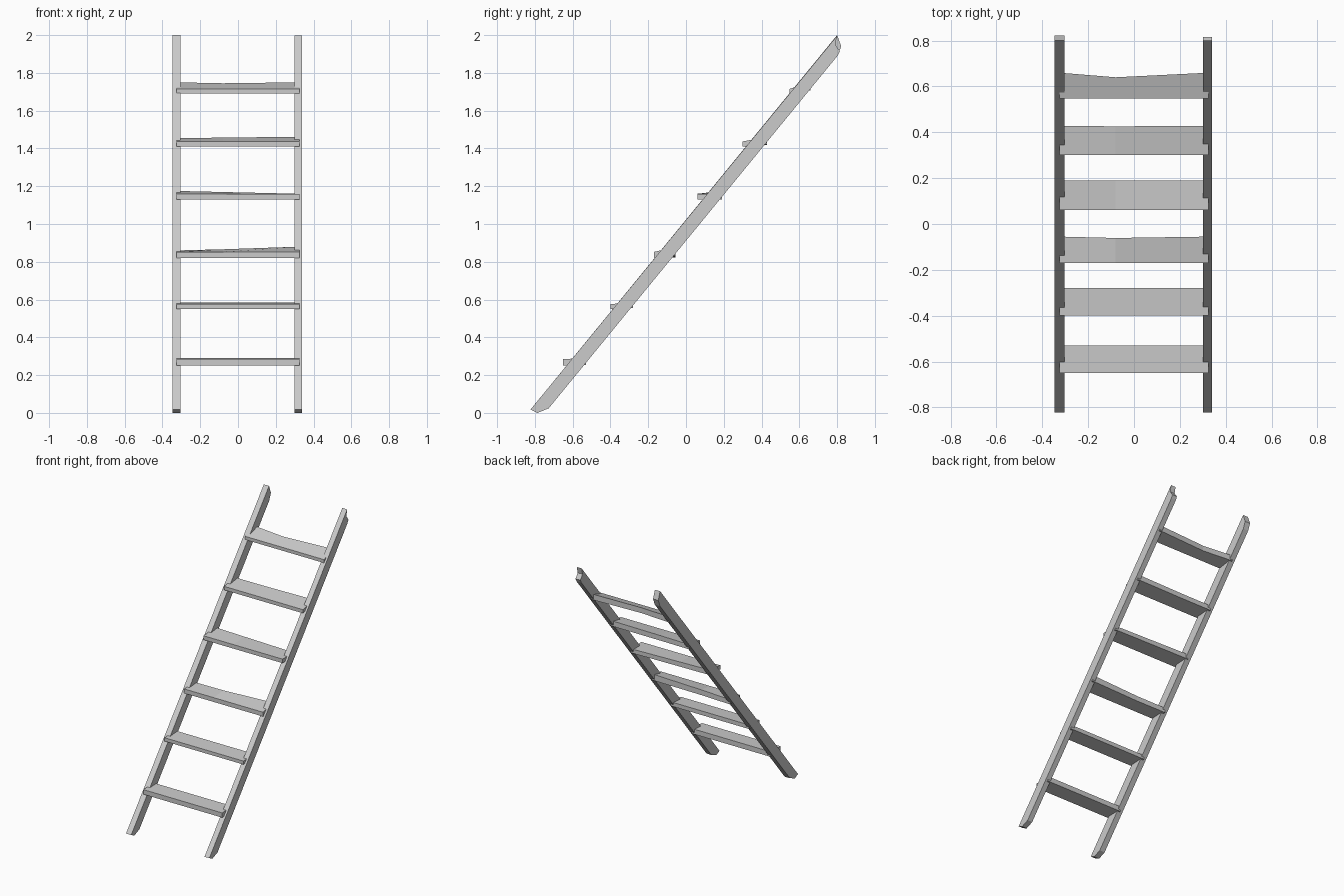
import bpy
import bmesh

cube = bpy.data.objects.get("Cube")
if cube:
    bpy.data.objects.remove(cube, do_unlink=True)

# Single pale grey material
grey = bpy.data.materials.new("pale grey")
grey.use_nodes = True
colour = (0.6, 0.6, 0.6, 1)
grey.diffuse_color = colour
grey.node_tree.nodes["Principled BSDF"].inputs["Base Color"].default_value = colour


def loft(name, sections):
    """Flat-shaded solid skinned through matching closed cross-sections."""
    bm = bmesh.new()
    rings = [[bm.verts.new(p) for p in section] for section in sections]
    for a, b in zip(rings, rings[1:]):
        for i in range(len(a)):
            j = (i + 1) % len(a)
            bm.faces.new((a[i], a[j], b[j], b[i]))
    bm.faces.new(rings[0])
    bm.faces.new(rings[-1])
    bmesh.ops.recalc_face_normals(bm, faces=bm.faces)
    mesh = bpy.data.meshes.new(name)
    bm.to_mesh(mesh)
    bm.free()
    mesh.materials.append(grey)
    obj = bpy.data.objects.new(name, mesh)
    bpy.context.collection.objects.link(obj)
    return obj


# Leaning side rails: shared foot, differently worn tops (y, z)
foot = [(-0.727, 0.024), (-0.786, 0.0), (-0.823, 0.018)]
rounded_top = [(0.80, 2.0), (0.822, 1.94), (0.802, 1.89)]
notched_top = [(0.80, 1.997), (0.79, 1.95), (0.815, 1.915), (0.802, 1.89)]
for name, x0, x1, top in (("right_rail", -0.347, -0.304, rounded_top),
                          ("left_rail", 0.30, 0.34, notched_top)):
    loft(name, [[(x, y, z) for y, z in foot + top] for x in (x0, x1)])

# Treads: front y, back y, underside z, front top z, back top z right / left,
# and how far the worn middle of the back edge is pulled forward
treads = [
    (-0.65, -0.53, 0.25, 0.285, 0.29, 0.29, 0.0),
    (-0.40, -0.28, 0.55, 0.576, 0.585, 0.585, 0.0),
    (-0.17, -0.055, 0.82, 0.852, 0.86, 0.88, 0.006),
    (0.06, 0.19, 1.13, 1.16, 1.175, 1.16, 0.0),
    (0.30, 0.428, 1.41, 1.437, 1.455, 1.462, 0.002),
    (0.548, 0.66, 1.69, 1.715, 1.75, 1.75, 0.02),
]
HALF = 0.325
for n, (front, back, low, lip, right_z, left_z, wear) in enumerate(treads, 1):
    sections = []
    for x in (-HALF, -0.08, HALF):
        t = (x + HALF) / (2 * HALF)
        pull = wear if abs(x) < HALF else 0
        top = right_z + (left_z - right_z) * t - pull / 4
        sections.append([(x, front, low), (x, front, lip),
                         (x, back - pull, top),
                         (x, back - pull, low + (top - lip) / 2)])
    loft(f"tread_{n}", sections)
